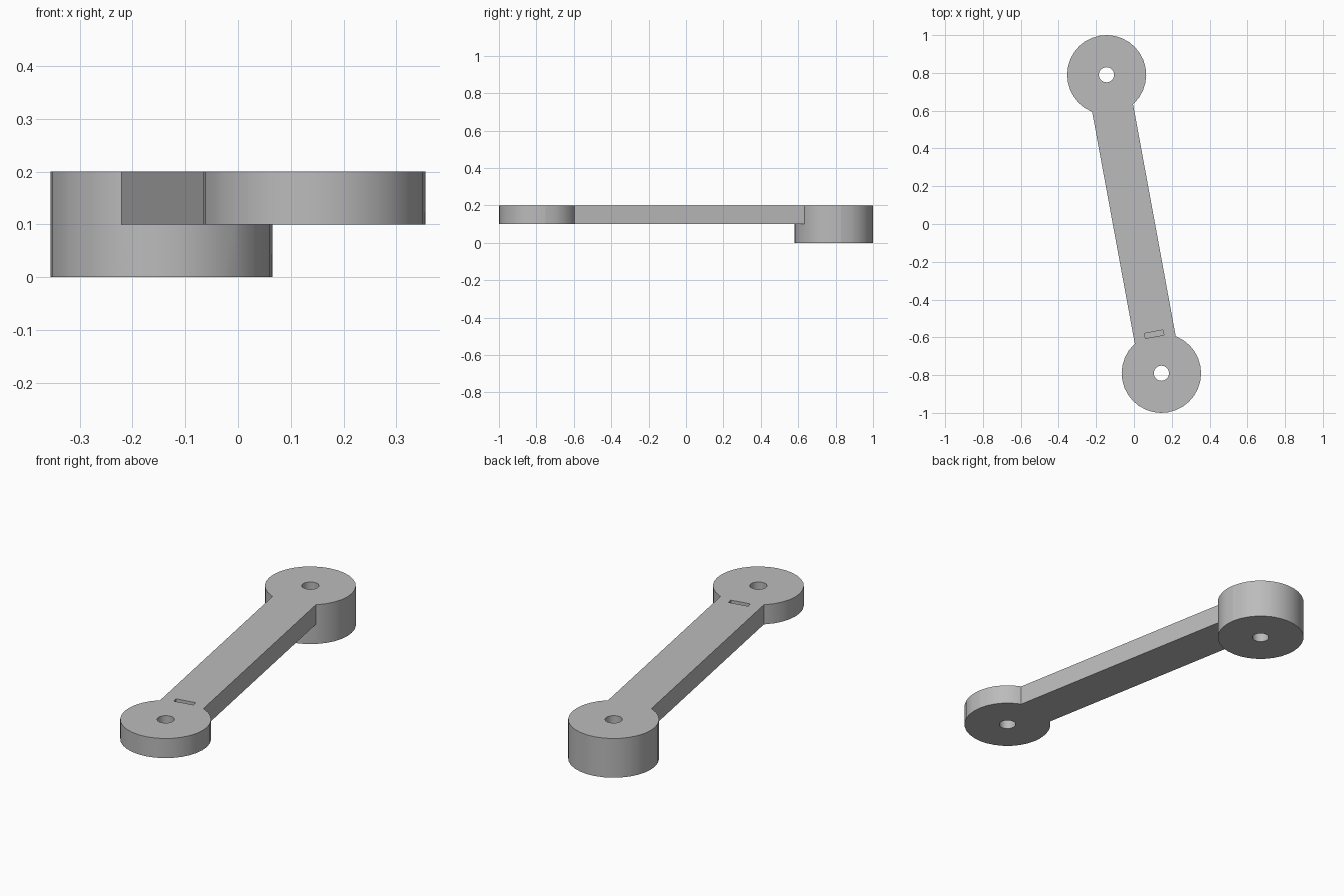
import bpy
import math
from mathutils import Vector

cube = bpy.data.objects.get("Cube")
if cube:
    bpy.data.objects.remove(cube, do_unlink=True)

BACK = Vector((-0.145, 0.79))
FRONT = -BACK
AXIS = BACK - FRONT
TILT = math.atan2(-AXIS.x, AXIS.y)
TOP, MID = 0.2, 0.1

grey = bpy.data.materials.new("plain_grey")
grey.use_nodes = True
COLOUR = (0.5, 0.5, 0.5, 1)
grey.diffuse_color = COLOUR
grey.node_tree.nodes["Principled BSDF"].inputs["Base Color"].default_value = COLOUR


def finish(name):
    ob = bpy.context.object
    ob.name = name
    ob.data.materials.append(grey)
    return ob


def disc(name, centre, radius, low, high, sides=32):
    bpy.ops.mesh.primitive_cylinder_add(
        vertices=sides, radius=radius, depth=high - low,
        location=(centre.x, centre.y, (low + high) / 2), rotation=(0, 0, TILT))
    return finish(name)


def bar(name, centre, width, length, low, high):
    bpy.ops.mesh.primitive_cube_add(
        size=1, location=(centre.x, centre.y, (low + high) / 2), rotation=(0, 0, TILT))
    bpy.context.object.scale = (width, length, high - low)
    return finish(name)


def combine(target, other, operation):
    mod = target.modifiers.new(operation.lower(), 'BOOLEAN')
    mod.operation = operation
    mod.solver = 'EXACT'
    mod.object = other
    bpy.ops.object.select_all(action='DESELECT')
    bpy.context.view_layer.objects.active = target
    target.select_set(True)
    bpy.ops.object.modifier_apply(modifier=mod.name)
    bpy.data.objects.remove(other, do_unlink=True)


# Arm with a thin hub in front and a tall hub at the back
link = bar("link_arm", Vector((0, 0)), 0.22, AXIS.length, MID, TOP)
combine(link, disc("front_hub", FRONT, 0.21, MID, TOP), 'UNION')
combine(link, disc("back_hub", BACK, 0.21, 0, TOP), 'UNION')

# Pivot holes through both hubs
for centre in (FRONT, BACK):
    combine(link, disc("pivot_hole", centre, 0.04, -0.1, 0.3), 'DIFFERENCE')

# Shallow slot beside the front hub
slot_centre = FRONT + AXIS.normalized() * 0.21
combine(link, bar("slot", slot_centre, 0.1, 0.027, TOP - 0.02, TOP + 0.1), 'DIFFERENCE')

# Smooth round walls, crisp rims
link.select_set(True)
bpy.context.view_layer.objects.active = link
bpy.ops.object.shade_smooth_by_angle(angle=math.radians(30))
